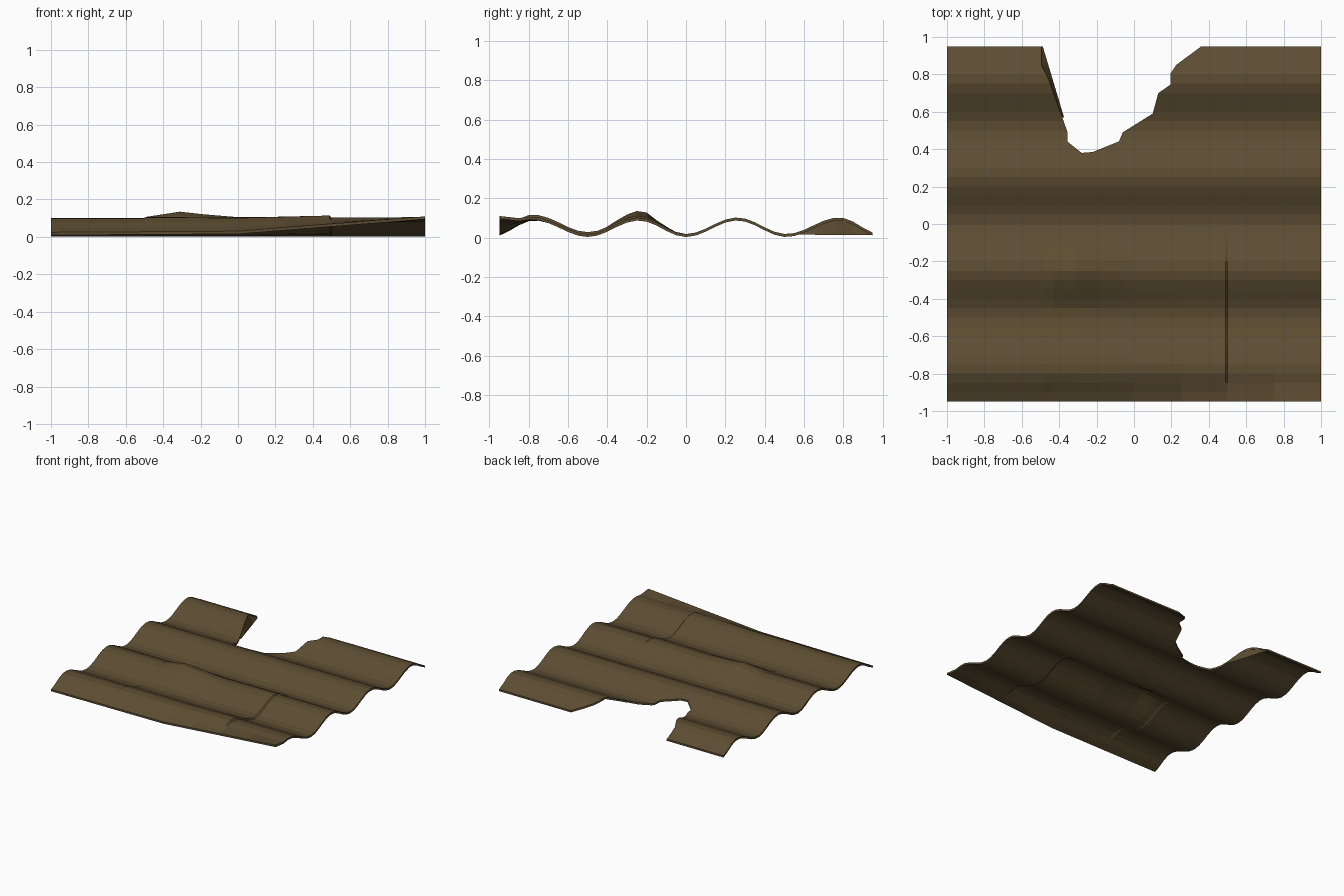
import bpy, bmesh, math

if "Cube" in bpy.data.objects:
    bpy.data.objects.remove(bpy.data.objects["Cube"])

mat = bpy.data.materials.new("dull brown")
mat.diffuse_color = (0.110, 0.075, 0.032, 1)
mat.use_nodes = True
mat.node_tree.nodes["Principled BSDF"].inputs["Base Color"].default_value = mat.diffuse_color


def lerp(x, pts):
    for (a, u), (b, v) in zip(pts, pts[1:]):
        if x <= b:
            return u + (v - u) * max(0, x - a) / (b - a)
    return pts[-1][1]


# Wave crests and troughs across the sheet: position, half-turn number
KNOTS = [(-0.99, 0), (-0.77, 1), (-0.5, 2), (-0.24, 3), (0, 4),
         (0.26, 5), (0.51, 6), (0.78, 7), (0.99, 8)]


def height(x, y):
    """Underside height of the corrugated sheet, including its dents."""
    z = 0.003 + 0.084 * (1 - math.cos(math.pi * lerp(y, KNOTS))) / 2
    # front right corner bent up flat
    lift = lerp(x, [(-1, 0), (0, 0.006), (1, 0.085)])
    z += lift * lerp(y, [(-0.95, 1), (-0.90, 0.66), (-0.85, 0.25), (-0.79, 0.06), (-0.7, 0)])
    # buckled ridge left of the middle
    z += lerp(x, [(-0.5, 0), (-0.31, 0.035), (-0.19, 0.02), (0, 0.003), (1, 0)]) * \
        lerp(y, [(-0.45, 0), (-0.3, 0.65), (-0.22, 1), (-0.15, 0.3), (-0.05, 0)])
    # overlapping creases near the quarter lines
    z += lerp(x, [(-0.5, 0), (-0.49, 0.006), (0, 0.002), (0.49, 0.012), (0.5, 0)]) * \
        lerp(y, [(-0.9, 0), (-0.8, 1), (-0.2, 0.6), (0, 0)])
    return z


def make(name, bm):
    bmesh.ops.recalc_face_normals(bm, faces=bm.faces)
    me = bpy.data.meshes.new(name)
    bm.to_mesh(me)
    bm.free()
    me.materials.append(mat)
    ob = bpy.data.objects.new(name, me)
    bpy.context.collection.objects.link(ob)
    return ob


def solid_grid(name, lower, upper):
    """Closed slab between two matching grids of points."""
    bm = bmesh.new()
    lo = [[bm.verts.new(p) for p in r] for r in lower]
    up = [[bm.verts.new(p) for p in r] for r in upper]
    n, m = len(lo), len(lo[0])
    for g in (lo, up):
        for i in range(n - 1):
            for j in range(m - 1):
                bm.faces.new((g[i][j], g[i + 1][j], g[i + 1][j + 1], g[i][j + 1]))
    rim = [(i, 0) for i in range(n)] + [(n - 1, j) for j in range(1, m)] + \
        [(i, m - 1) for i in range(n - 2, -1, -1)] + [(0, j) for j in range(m - 2, 0, -1)]
    for (a, b), (c, d) in zip(rim, rim[1:] + rim[:1]):
        bm.faces.new((lo[a][b], lo[c][d], up[c][d], up[a][b]))
    return make(name, bm)


# Corrugated sheet
T = 0.015
xs = [-1, -0.5, -0.49, -0.43, -0.31, -0.19, -0.07, 0, 0.25, 0.49, 0.5, 0.75, 1]
ys = [-0.95 + 0.05 * i for i in range(39)]
sheet = solid_grid("corrugated_sheet",
                   [[(x, y, height(x, y)) for y in ys] for x in xs],
                   [[(x, y, height(x, y) + T) for y in ys] for x in xs])

# Broken bite out of the back edge
bite = [(-0.495, 1.1), (-0.495, 0.85), (-0.455, 0.77), (-0.355, 0.49), (-0.355, 0.44),
        (-0.28, 0.38), (-0.22, 0.385), (-0.08, 0.442), (-0.06, 0.49), (0.1, 0.59),
        (0.13, 0.70), (0.195, 0.745), (0.195, 0.805), (0.225, 0.85), (0.36, 0.95), (0.36, 1.1)]
bm = bmesh.new()
f = bm.faces.new([bm.verts.new((x, y, -0.2)) for x, y in bite])
ext = bmesh.ops.extrude_face_region(bm, geom=[f])
for v in [g for g in ext["geom"] if isinstance(g, bmesh.types.BMVert)]:
    v.co.z = 0.4
cutter = make("bite_cutter", bm)
cutter.hide_render = True
mod = sheet.modifiers.new("bite", 'BOOLEAN')
mod.operation = 'DIFFERENCE'
mod.solver = 'EXACT'
mod.object = cutter
bpy.context.view_layer.objects.active = sheet
bpy.ops.object.modifier_apply(modifier="bite")
bpy.data.objects.remove(cutter)

# Torn wall closing the arch at the left of the bite
edge = [(0.57, -0.384), (0.65, -0.412), (0.7, -0.43), (0.77, -0.455), (0.85, -0.495), (0.95, -0.495)]
bm = bmesh.new()
low, top = [], []
for y, x in edge:
    z = height(x, y) + 0.004
    base = lerp(y, [(0.57, 0.015), (0.95, 0.012)])
    low.append(bm.verts.new((lerp(y, [(0.57, -0.374), (0.95, -0.488)]), y, min(base, z))))
    top.append(bm.verts.new((x - 0.001, y, z)))
for i in range(len(edge) - 1):
    bm.faces.new((low[i], low[i + 1], top[i + 1], top[i]))
make("torn_edge_wall", bm)
